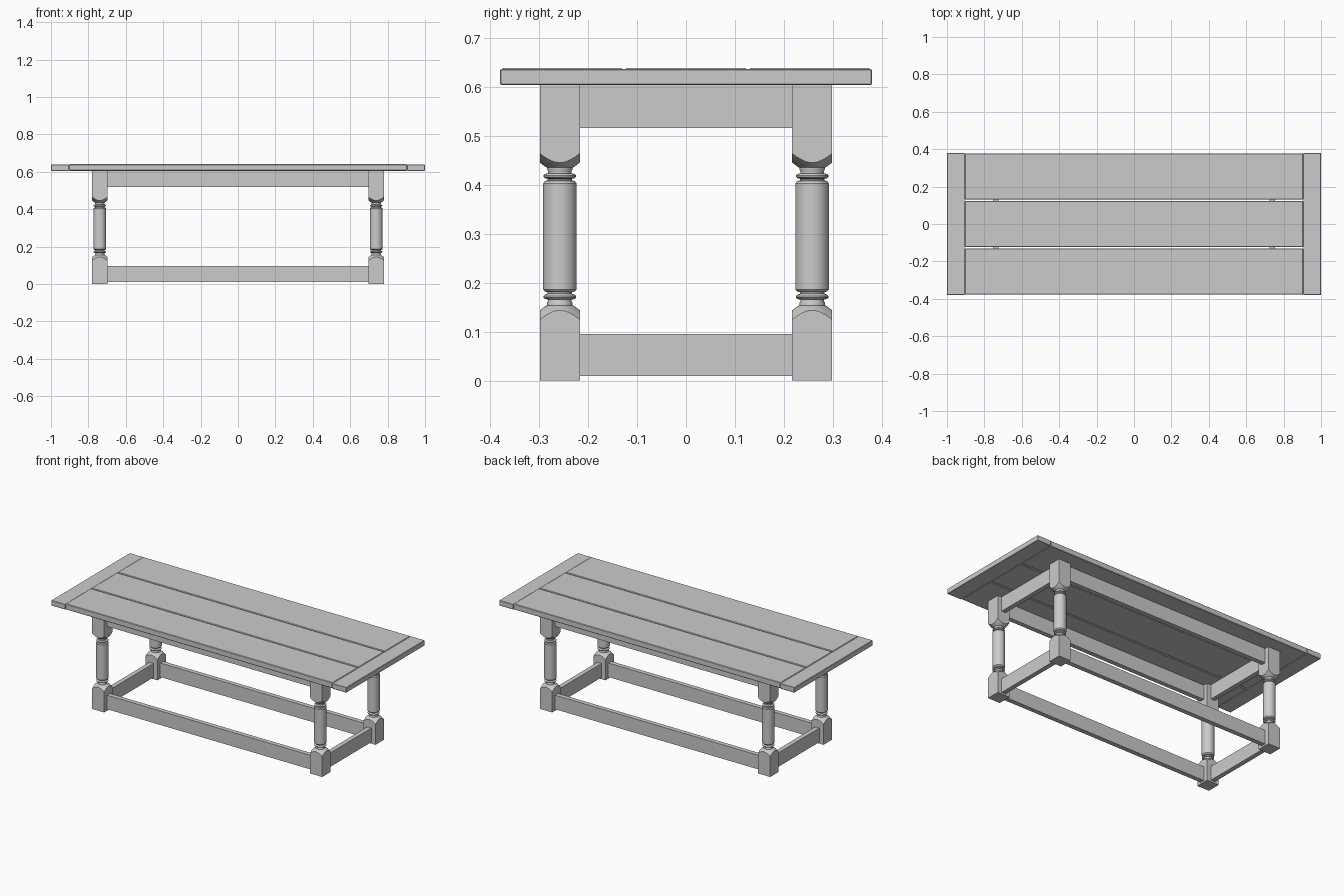
import bpy, bmesh, math

if "Cube" in bpy.data.objects:
    bpy.data.objects.remove(bpy.data.objects["Cube"])

wood = bpy.data.materials.new("grey wood")
wood.diffuse_color = (0.6, 0.6, 0.6, 1)
wood.use_nodes = True
wood.node_tree.nodes["Principled BSDF"].inputs["Base Color"].default_value = wood.diffuse_color


def finish(bm, name):
    bmesh.ops.recalc_face_normals(bm, faces=bm.faces)
    me = bpy.data.meshes.new(name)
    bm.to_mesh(me)
    bm.free()
    me.materials.append(wood)
    ob = bpy.data.objects.new(name, me)
    bpy.context.collection.objects.link(ob)
    return ob


def box(name, x0, x1, y0, y1, z0, z1, bevel=0.0):
    bm = bmesh.new()
    bmesh.ops.create_cube(bm, size=1)
    for v in bm.verts:
        v.co = ((x0 + x1) / 2 + v.co.x * (x1 - x0),
                (y0 + y1) / 2 + v.co.y * (y1 - y0),
                (z0 + z1) / 2 + v.co.z * (z1 - z0))
    if bevel:
        bmesh.ops.bevel(bm, geom=bm.edges[:], offset=bevel, segments=1, affect='EDGES')
    return finish(bm, name)


N = 48
HALF = 0.041          # half width of the square leg blocks
LX, LY = 0.739, 0.258  # leg centres
TOP = 0.606

# turned part of the leg: (radius, height)
TURNING = [
    (0.029, 0.153), (0.026, 0.154), (0.026, 0.159), (0.024, 0.163), (0.024, 0.166),
    (0.030, 0.167), (0.0335, 0.170), (0.0335, 0.173), (0.030, 0.176), (0.025, 0.178),
    (0.025, 0.181), (0.031, 0.183), (0.0345, 0.187),
    (0.0345, 0.403), (0.031, 0.408), (0.025, 0.410),
    (0.025, 0.413), (0.030, 0.414), (0.0335, 0.417), (0.0335, 0.420), (0.030, 0.423),
    (0.024, 0.424), (0.024, 0.428), (0.026, 0.432), (0.026, 0.436), (0.029, 0.437),
]


def leg(name, cx, cy):
    bm = bmesh.new()
    angles = [2 * math.pi * i / N for i in range(N)]
    square = [HALF / max(abs(math.cos(a)), abs(math.sin(a))) for a in angles]

    def ring(radii, heights):
        return [bm.verts.new((cx + r * math.cos(a), cy + r * math.sin(a), z))
                for a, r, z in zip(angles, radii, heights)]

    # square blocks end in a cone cut, giving arched faces
    rings = [ring(square, [0] * N),
             ring(square, [0.144 - 1.12 * (s - HALF) for s in square])]
    rings += [ring([r] * N, [z] * N) for r, z in TURNING]
    rings += [ring(square, [0.446 + 1.12 * (s - HALF) for s in square]),
              ring(square, [TOP] * N)]
    for a, b in zip(rings, rings[1:]):
        for i in range(N):
            j = (i + 1) % N
            bm.faces.new((a[i], a[j], b[j], b[i]))
    bm.faces.new(rings[0][::-1])
    bm.faces.new(rings[-1])
    ob = finish(bm, name)
    bpy.ops.object.select_all(action='DESELECT')
    ob.select_set(True)
    bpy.context.view_layer.objects.active = ob
    bpy.ops.object.shade_smooth_by_angle(angle=math.radians(30))


# table top: three planks with open gaps, and two end boards
box("centre_plank", -0.905, 0.905, -0.124, 0.124, 0.605, 0.640, 0.003)
for s, side in ((-1, "front"), (1, "back")):
    ys = sorted((s * 0.130, s * 0.376))
    box(side + "_plank", -0.905, 0.905, *ys, 0.605, 0.640, 0.003)
for s, side in ((-1, "left"), (1, "right")):
    xs = sorted((s * 0.905, s * 1.0))
    box(side + "_end_board", *xs, -0.38, 0.38, 0.605, 0.6375, 0.002)

# legs
for sx, nx in ((-1, "left"), (1, "right")):
    for sy, ny in ((-1, "front"), (1, "back")):
        leg(ny + "_" + nx + "_leg", sx * LX, sy * LY)

# upper aprons and lower stretchers between the leg blocks
T = 0.014
for part, z0, z1 in (("apron", 0.517, TOP), ("stretcher", 0.010, 0.096)):
    for s, side in ((-1, "front"), (1, "back")):
        box(side + "_" + part, -0.70, 0.70, s * LY - T, s * LY + T, z0, z1)
    for s, side in ((-1, "left"), (1, "right")):
        box(side + "_" + part, s * LX - T, s * LX + T, -0.219, 0.219, z0, z1)
